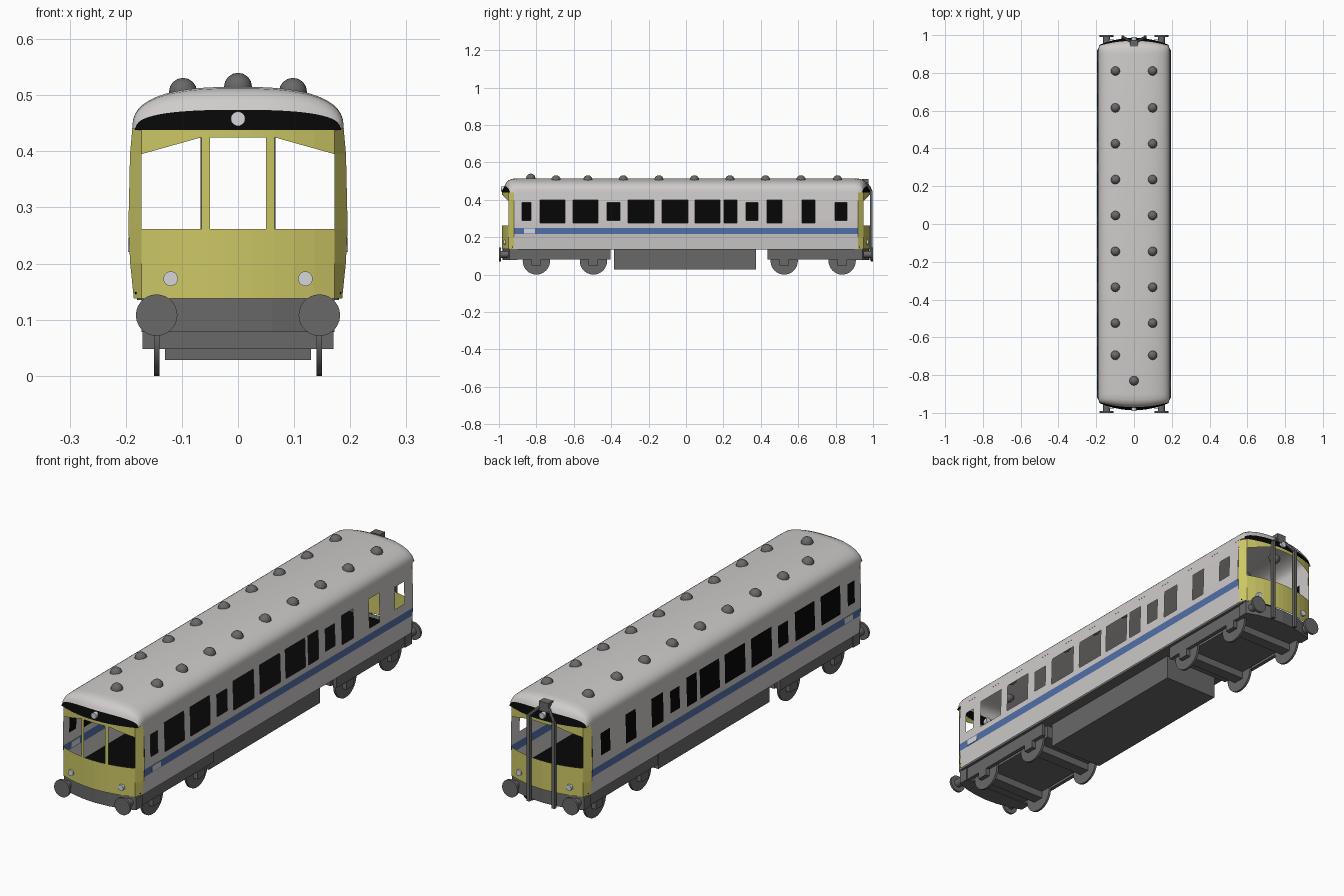
import bpy, math
from mathutils import Vector

if "Cube" in bpy.data.objects:
    bpy.data.objects.remove(bpy.data.objects["Cube"])


def material(name, r, g, b):
    m = bpy.data.materials.new(name)
    m.diffuse_color = (r, g, b, 1)
    m.use_nodes = True
    m.node_tree.nodes["Principled BSDF"].inputs["Base Color"].default_value = m.diffuse_color
    return m


WHITE = material("off_white", .62, .60, .59)
YELLOW = material("yellow", .60, .57, .13)
BLUE = material("blue", .085, .165, .40)
GREY = material("dark_grey", .14, .14, .14)
BLACK = material("black", .002, .002, .002)
LIGHT = material("light_grey", .66, .67, .70)


def make(name, verts, faces, mats, idx=None, smooth=False):
    me = bpy.data.meshes.new(name)
    me.from_pydata(verts, [], faces)
    for m in mats:
        me.materials.append(m)
    if idx:
        for p, i in zip(me.polygons, idx):
            p.material_index = i
    me.update()
    ob = bpy.data.objects.new(name, me)
    bpy.context.collection.objects.link(ob)
    if smooth:
        finish(ob)
    return ob


def finish(ob):
    bpy.ops.object.select_all(action='DESELECT')
    ob.select_set(True)
    bpy.context.view_layer.objects.active = ob
    bpy.ops.object.shade_smooth_by_angle(angle=math.radians(35))


def box(name, lo, hi, mat):
    v = [(x, y, z) for x in (lo[0], hi[0]) for y in (lo[1], hi[1]) for z in (lo[2], hi[2])]
    f = [(0, 1, 3, 2), (4, 6, 7, 5), (0, 4, 5, 1), (2, 3, 7, 6), (0, 2, 6, 4), (1, 5, 7, 3)]
    return make(name, v, f, [mat])


def rod(name, a, b, r, mat, sides=20):
    a, b = Vector(a), Vector(b)
    q = (b - a).to_track_quat('Z', 'Y')
    v = []
    for c in (a, b):
        for i in range(sides):
            t = 2 * math.pi * i / sides
            v.append(c + q @ Vector((r * math.cos(t), r * math.sin(t), 0)))
    f = [(i, (i + 1) % sides, sides + (i + 1) % sides, sides + i) for i in range(sides)]
    f += [tuple(reversed(range(sides))), tuple(range(sides, 2 * sides))]
    return make(name, v, f, [mat], smooth=True)


def wall_x(z):
    # slightly bulging side wall
    return .196 - .010 * ((z - .30) / .16) ** 2


def end_y(x):
    # bowed end wall in plan
    return .985 - .035 * (x / .172) ** 2


# Side walls: grid with window cells, blue stripe by height
TALL, SHORT = (.275, .40), (.29, .385)
windows = [(-.877, -.829, SHORT), (-.78, -.647, TALL), (-.604, -.47, TALL), (-.422, -.353, SHORT),
           (-.31, -.17, TALL), (-.128, .011, TALL), (.048, .182, TALL), (.203, .273, TALL),
           (.321, .385, SHORT), (.433, .513, TALL), (.62, .69, TALL), (.797, .861, SHORT)]
ys = sorted([-.92, .92] + [y for w in windows for y in w[:2]])
zs = [.138, .217, .25, .275, .29, .385, .40, .44]
for side, s in (("right", 1), ("left", -1)):
    verts = [(s * wall_x(z), y, z) for y in ys for z in zs]
    faces, idx = [], []
    n = len(zs)
    for i in range(len(ys) - 1):
        for j in range(n - 1):
            cy, cz = (ys[i] + ys[i + 1]) / 2, (zs[j] + zs[j + 1]) / 2
            glass = any(a < cy < b and h[0] < cz < h[1] for a, b, h in windows)
            if glass and s > 0:
                continue  # open windows on the right, dark panes on the left
            q = (i * n + j, (i + 1) * n + j, (i + 1) * n + j + 1, i * n + j + 1)
            faces.append(q if s > 0 else q[::-1])
            idx.append(2 if glass else 1 if .217 < cz < .25 else 0)
    make(side + "_side_wall", verts, faces, [WHITE, BLUE, BLACK], idx)
    x = s * .196
    box(side + "_number_plate", (min(x, x - s * .004), -.865, .221), (max(x, x - s * .004), -.807, .246), LIGHT)

# Yellow bowed ends with three open windows each
half = [0, .025, .05, .065, .10, .135, .172, .19]
xs = [-x for x in reversed(half[1:])] + half
for name, s in (("front", -1), ("rear", 1)):
    verts, faces = [], []
    for x in xs:
        a = abs(x)
        top = .425 if a <= .065 else .425 - .03 * min(1, (a - .065) / .107)
        for z in (.138, .20, .262, top, .44):
            if a > .18:
                verts.append((math.copysign(wall_x(z), x), s * .92, z))
            else:
                verts.append((x, s * end_y(x), z))
    for i in range(len(xs) - 1):
        c = abs(xs[i] + xs[i + 1]) / 2
        for j in range(4):
            if j == 2 and (c < .05 or .065 < c < .172):
                continue
            q = (i * 5 + j, i * 5 + 5 + j, i * 5 + 6 + j, i * 5 + j + 1)
            faces.append(q if s < 0 else q[::-1])
    make(name + "_end_wall", verts, faces, [YELLOW])
    # Lamps
    for x in (-.12, .12):
        y = end_y(x)
        rod(name + "_headlamp", (x, s * (y - .01), .173), (x, s * (y + .008), .173), .013, LIGHT)
    rod(name + "_top_lamp", (0, s * .96, .458), (0, s * .99, .458), .013, LIGHT)
    # Bowed buffer beam
    bx = [-.172, -.12, -.06, 0, .06, .12, .172]
    v = [(x, s * y, z) for x in bx for y, z in
         ((.90, .078), (end_y(x) - .005, .078), (end_y(x) - .005, .138), (.90, .138))]
    f = [(4 * i + k, 4 * i + (k + 1) % 4, 4 * i + 4 + (k + 1) % 4, 4 * i + 4 + k)
         for i in range(6) for k in range(4)] + [(0, 1, 2, 3), (24, 25, 26, 27)]
    make(name + "_buffer_beam", v, f, [GREY])
    # Buffers
    for x in (-.145, .145):
        rod(name + "_buffer_shaft", (x, s * .92, .108), (x, s * .992, .108), .018, GREY, 12)
        rod(name + "_buffer_head", (x, s * .99, .108), (x, s * 1.0, .108), .037, GREY, 28)

# Roof: arched sections lofted lengthwise, black visor below each end
rings = [(.90, .1885, .075, 0), (.93, .1885, .072, .008), (.95, .187, .064, .018),
         (.963, .185, .05, .024), (.97, .182, .034, .028)]
rings = [(-y, w, h, -b) for y, w, h, b in reversed(rings)] + rings
N = 24


def section(y, w, h, b):
    pts = []
    for i in range(N + 1):
        t = math.pi * i / N
        c, sn = math.cos(t), abs(math.sin(t))
        x = math.copysign(abs(c) ** (2 / 2.6), c) * w
        pts.append((x, y - b * (x / .19) ** 2, .44 + h * sn ** (2 / 2.6)))
    return pts


verts = [p for r in rings for p in section(*r)]
M = N + 1
faces = [(k * M + i, k * M + i + 1, (k + 1) * M + i + 1, (k + 1) * M + i)
         for k in range(len(rings) - 1) for i in range(N)]
make("roof", verts, [f[::-1] for f in faces], [WHITE], smooth=True)
for name, s, r in (("front", -1, rings[0]), ("rear", 1, rings[-1])):
    top = section(*r)
    low = [(p[0] * 1.02, s * (end_y(p[0]) + .001), .438) for p in top]
    f = [(i, i + 1, M + i + 1, M + i) for i in range(N)]
    make(name + "_visor", top + low, f if s < 0 else [q[::-1] for q in f], [BLACK])


# Roof ventilators
def vent(x, y, z):
    bpy.ops.mesh.primitive_uv_sphere_add(segments=12, ring_count=8, radius=.025, location=(x, y, z))
    ob = bpy.context.object
    ob.name = "roof_vent"
    ob.data.materials.append(GREY)
    finish(ob)


for y in (.81, .615, .425, .235, .045, -.145, -.335, -.525, -.695):
    for x in (-.098, .098):
        vent(x, y, .506)
vent(0, -.83, .515)

# Floor and underframe
box("floor", (-.184, -.93, .146), (.184, .93, .149), BLACK)
box("underframe", (-.18, -.93, .135), (.18, .93, .145), GREY)
box("equipment_box", (-.13, -.385, .028), (.13, .375, .14), GREY)

# Bogies with wheels and axle beams
for name, y0, y1, axles in (("front", -.91, -.405, (-.80, -.495)), ("rear", .435, .925, (.525, .835))):
    box(name + "_bogie_frame", (-.14, y0, .08), (.14, y1, .138), GREY)
    for s in (-1, 1):
        a, b = sorted((s * .152, s * .168))
        box(name + "_bogie_side", (a, y0, .08), (b, y1, .138), GREY)
    for y in axles:
        box(name + "_axle_beam", (-.17, y - .025, .048), (.17, y + .025, .081), GREY)
        for s in (-1, 1):
            rod(name + "_wheel", (s * .14, y, .073), (s * .15, y, .073), .073, GREY, 32)

# Rear uprights and roof bracket
box("rear_bracket", (-.022, .94, .472), (.022, .975, .512), GREY)
for s in (-1, 1):
    box("rear_upright", (s * .06 - .007, .983, .075), (s * .06 + .007, .997, .45), GREY)
    rod("rear_upright_stay", (s * .06, .99, .447), (s * .018, .967, .488), .007, GREY, 8)
